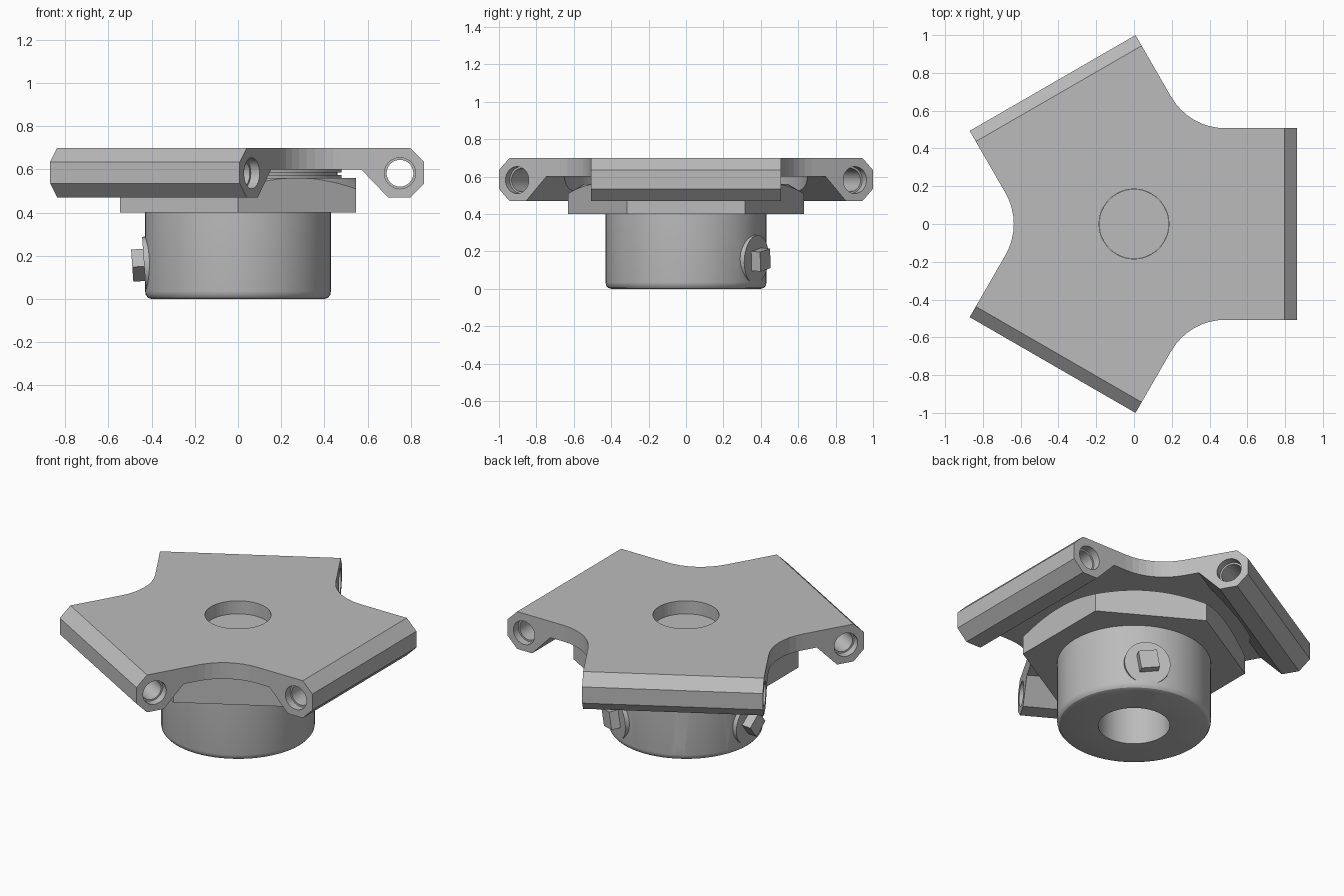
import bpy, bmesh
from math import pi, sin, cos, radians
from mathutils import Matrix, Vector

if bpy.data.objects.get("Cube"):
    bpy.data.objects.remove(bpy.data.objects["Cube"])

metal = bpy.data.materials.new("machined_grey")
metal.use_nodes = True
GREY = (0.5, 0.5, 0.5, 1)
metal.diffuse_color = GREY
metal.node_tree.nodes["Principled BSDF"].inputs["Base Color"].default_value = GREY

HALF_WIDTH, REACH, ROOT = 0.507, 0.862, 0.57
PLATE_LOW, PLATE_TOP = 0.60, 0.70


def spin(angle):
    return Matrix.Rotation(radians(angle), 4, 'Z')


def finish(name, bm, matrix=None):
    if matrix:
        bm.transform(matrix)
    bmesh.ops.recalc_face_normals(bm, faces=bm.faces)
    mesh = bpy.data.meshes.new(name)
    bm.to_mesh(mesh)
    bm.free()
    mesh.materials.append(metal)
    obj = bpy.data.objects.new(name, mesh)
    bpy.context.collection.objects.link(obj)
    return obj


def prism(name, outline, low, high, matrix=None):
    bm = bmesh.new()
    face = bm.faces.new([bm.verts.new((x, y, low)) for x, y in outline])
    top = bmesh.ops.extrude_face_region(bm, geom=[face])["geom"]
    bmesh.ops.translate(bm, vec=(0, 0, high - low),
                        verts=[v for v in top if isinstance(v, bmesh.types.BMVert)])
    return finish(name, bm, matrix)


def circle(radius, count=48, turn=0):
    return [(radius * cos(turn + 2 * pi * i / count),
             radius * sin(turn + 2 * pi * i / count)) for i in range(count)]


def lathe(name, profile, steps=64):
    bm = bmesh.new()
    verts = [bm.verts.new((r, 0, z)) for r, z in profile]
    edges = [bm.edges.new((a, b)) for a, b in zip(verts, verts[1:] + verts[:1])]
    bmesh.ops.spin(bm, geom=verts + edges, cent=(0, 0, 0), axis=(0, 0, 1),
                   angle=2 * pi, steps=steps)
    bmesh.ops.remove_doubles(bm, verts=bm.verts, dist=0.0001)
    return finish(name, bm)


def combine(obj, tool, operation='DIFFERENCE'):
    mod = obj.modifiers.new("cut", 'BOOLEAN')
    mod.operation, mod.object, mod.solver = operation, tool, 'EXACT'
    bpy.context.view_layer.objects.active = obj
    bpy.ops.object.modifier_apply(modifier=mod.name)
    bpy.data.objects.remove(tool)


def smooth(obj, angle=30):
    bpy.ops.object.select_all(action='DESELECT')
    obj.select_set(True)
    bpy.context.view_layer.objects.active = obj
    bpy.ops.object.shade_smooth_by_angle(angle=radians(angle))


# Three-armed top plate with filleted notches
FILLET = 0.33
notch_centre = (HALF_WIDTH + FILLET) / sin(pi / 3)
outline = []
for arm in (0, 120, 240):
    points = [(ROOT, -HALF_WIDTH), (ROOT, HALF_WIDTH)]
    for i in range(9):
        a = radians(270 - 60 * i / 8)
        points.append((notch_centre * cos(pi / 3) + FILLET * cos(a),
                       notch_centre * sin(pi / 3) + FILLET * sin(a)))
    outline += [(spin(arm) @ Vector((x, y, 0))).xy for x, y in points]
plate = prism("top_plate", outline, PLATE_LOW, PLATE_TOP)
combine(plate, prism("plate_hole", circle(0.185), 0.5, 0.8))

# Hinge barrels: chamfered bars along each arm end, bored lengthwise
bar = [(ROOT, PLATE_LOW), (0.695, 0.47), (0.797, 0.47), (REACH, 0.535),
       (REACH, 0.635), (0.797, PLATE_TOP), (ROOT, PLATE_TOP)]
upright = Matrix.Rotation(pi / 2, 4, 'X')
for label, arm in (("left", 0), ("back", 120), ("front", 240)):
    barrel = prism(label + "_hinge_barrel", bar, -HALF_WIDTH, HALF_WIDTH, upright)
    bore_place = Matrix.Translation((0.75, 0, 0.582)) @ upright
    combine(barrel, prism("bore", circle(0.062, 32), -0.7, 0.7, bore_place))
    for side in (-1, 1):
        ends = sorted((side * 0.46, side * 0.7))
        combine(barrel, prism("counterbore", circle(0.072, 32), *ends, bore_place))
    # Clearance for the nut below
    combine(barrel, prism("clearance", circle(0.65, 96), 0.3, PLATE_LOW))
    barrel.data.transform(spin(arm))
    smooth(barrel)

# Hexagonal flange with a conical top chamfer
flange = prism("hex_flange", circle(0.63, 6, pi / 2), 0.40, 0.56)
combine(flange, lathe("chamfer_cone", [(0, 0.3), (0.98, 0.3), (0.53, 0.57), (0, 0.57)], 96),
        'INTERSECT')

# Grooved collar between flange and plate, with a raised floor in the plate hole
collar = lathe("collar", [(0, 0.55), (0.48, 0.55), (0.48, 0.575), (0.46, 0.575),
                          (0.46, 0.585), (0.48, 0.585), (0.48, 0.599),
                          (0.184, 0.599), (0.184, 0.62), (0, 0.62)])
smooth(collar)

# Hub with a bore and a rounded lower rim
hub = lathe("hub", [(0.2, 0), (0.4, 0), (0.417, 0.006), (0.427, 0.018), (0.43, 0.035),
                    (0.43, 0.401), (0.2, 0.401)])
combine(hub, prism("pin_hole", circle(0.03, 16), 0.1, 0.6,
                   spin(120) @ Matrix.Translation((0, 0, 0.06))
                   @ Matrix.Rotation(pi / 2, 4, 'Y')))

# Two square-headed clamp screws seated on slightly tilted flats
for label, angle, twist in (("back_left", 60, 10), ("right", 180, 40)):
    seat = (spin(angle) @ Matrix.Translation((0.405, 0, 0.16))
            @ Matrix.Rotation(radians(94), 4, 'Y'))
    combine(hub, prism("flat_cutter", circle(0.6, 4, pi / 4), 0, 0.3, seat))
    washer = prism(label + "_screw_washer", circle(0.13, 40), -0.02, 0.03, seat)
    smooth(washer)
    prism(label + "_screw_head", circle(0.075, 4, pi / 4 + radians(twist)), 0, 0.085, seat)
smooth(hub)
